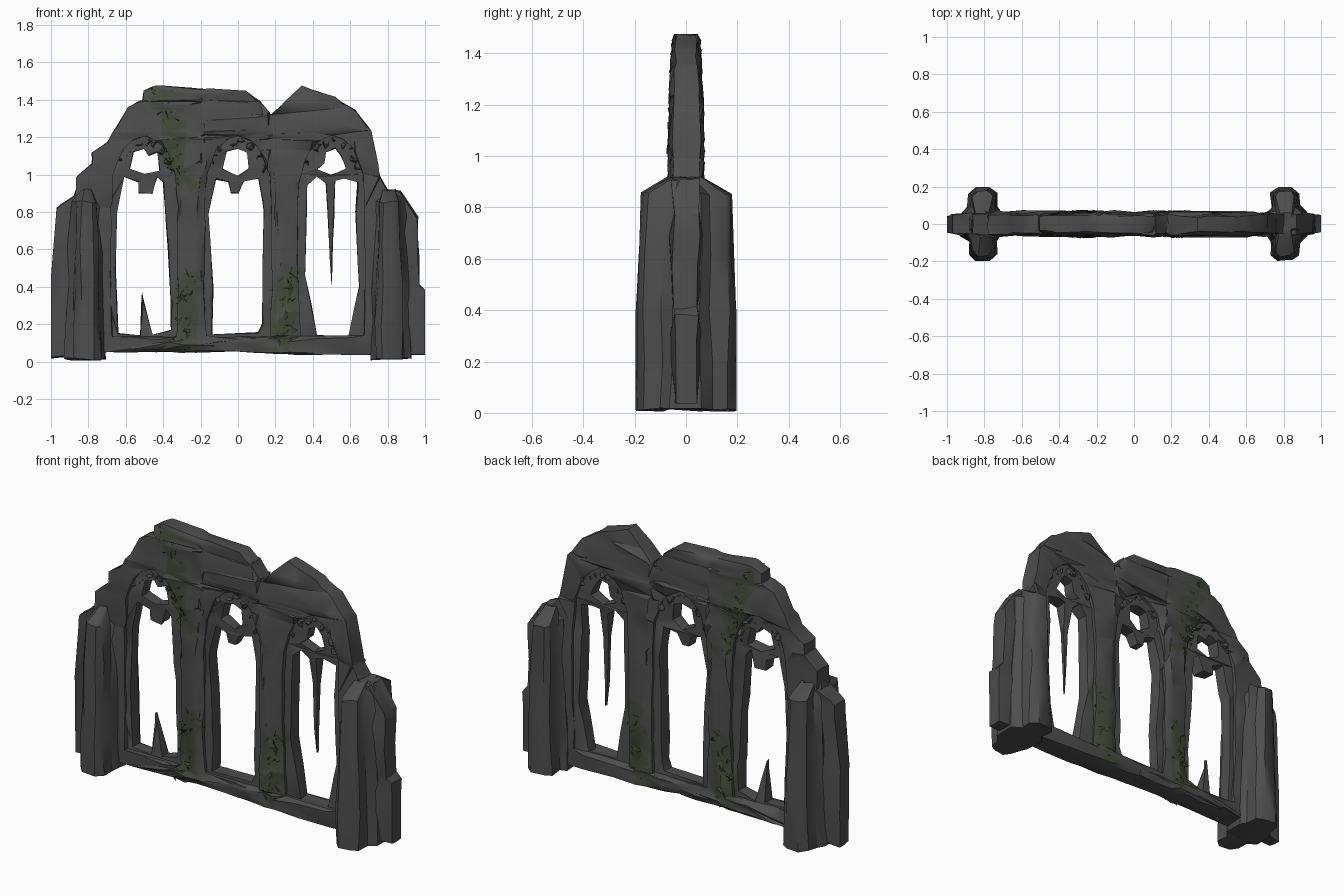
import bpy, bmesh, math, random
from mathutils import Vector

if "Cube" in bpy.data.objects:
    bpy.data.objects.remove(bpy.data.objects["Cube"])

random.seed(7)


def material(name, rgb):
    m = bpy.data.materials.new(name)
    m.diffuse_color = (*rgb, 1)
    m.use_nodes = True
    m.node_tree.nodes["Principled BSDF"].inputs["Base Color"].default_value = m.diffuse_color
    return m


STONE = material("stone", (0.075, 0.075, 0.077))
MOSSY = material("mossy_stone", (0.058, 0.07, 0.045))
LEAF = material("moss", (0.04, 0.068, 0.018))

# moss streaks: start, end, half width (x, z)
STREAKS = [((-0.42, 1.46), (-0.29, 0.95), 0.05),
           ((-0.25, 0.48), (-0.29, 0.06), 0.05),
           ((0.28, 0.48), (0.23, 0.06), 0.055)]


def finish(name, bm, mats):
    bmesh.ops.recalc_face_normals(bm, faces=bm.faces)
    me = bpy.data.meshes.new(name)
    bm.to_mesh(me)
    bm.free()
    for m in mats:
        me.materials.append(m)
    ob = bpy.data.objects.new(name, me)
    bpy.context.collection.objects.link(ob)
    return ob


def smooth(ob):
    bpy.ops.object.select_all(action='DESELECT')
    ob.select_set(True)
    bpy.context.view_layer.objects.active = ob
    bpy.ops.object.shade_smooth_by_angle(angle=math.radians(35))


def slab(name, loops, half, zcuts=(), xcuts=(), rough=0.008):
    """Weathered upright plate from an outline plus hole loops (x, z)."""
    cu = bpy.data.curves.new(name, 'CURVE')
    cu.dimensions, cu.fill_mode, cu.extrude = '2D', 'BOTH', half
    for loop in loops:
        sp = cu.splines.new('POLY')
        sp.points.add(len(loop) - 1)
        for p, (x, z) in zip(sp.points, loop):
            p.co = (x, z, 0, 1)
        sp.use_cyclic_u = True
    tmp = bpy.data.objects.new(name + "_tmp", cu)
    bpy.context.collection.objects.link(tmp)
    me = bpy.data.meshes.new_from_object(
        tmp.evaluated_get(bpy.context.evaluated_depsgraph_get()))
    bpy.data.objects.remove(tmp)
    bm = bmesh.new()
    bm.from_mesh(me)
    bmesh.ops.remove_doubles(bm, verts=bm.verts, dist=0.0005)
    for v in bm.verts:
        v.co = Vector((v.co.x, -v.co.z, v.co.y))
    # an extra centre loop lets the worn edges round over
    planes = [((0, 0, 0), (0, 1, 0))]
    planes += [((0, 0, z), (random.uniform(-.1, .1), 0, 1)) for z in zcuts]
    planes += [((x, 0, 0), (1, 0, random.uniform(-.1, .1))) for x in xcuts]
    for co, no in planes:
        geom = bm.verts[:] + bm.edges[:] + bm.faces[:]
        bmesh.ops.bisect_plane(bm, geom=geom, plane_co=co, plane_no=no)
    bmesh.ops.remove_doubles(bm, verts=bm.verts, dist=0.004)
    bm.normal_update()
    rim = {v for v in bm.verts if any(abs(f.normal.y) < .5 for f in v.link_faces)}
    for v in bm.verts:
        x, z = abs(v.co.x), v.co.z
        s = 1 - 0.22 * max(0, (z - 1.1) / 0.37)           # thinner towards the top
        s *= 1 - 2.0 * max(0, x - .9)                      # spur narrows outwards
        s *= .84 if v in rim else 1.04
        if half < .05 and .2 < z < .88 and abs(x - .5) < .05:
            s *= .3                                        # broken mullion slivers
        v.co.y = v.co.y * s + random.uniform(-rough, rough)
        v.co.x += random.uniform(-0.7, 0.7) * rough * (x < .97)
        v.co.z += random.uniform(-0.7, 0.7) * rough
    bmesh.ops.triangulate(bm, faces=bm.faces)
    for f in bm.faces:
        c = f.calc_center_median()
        for (x0, z0), (x1, z1), w in STREAKS:
            t = (c.z - z0) / (z1 - z0)
            if 0 < t < 1 and abs(c.x - x0 - t * (x1 - x0)) < w * random.uniform(.7, 1.4):
                f.material_index = 1
    smooth(finish(name, bm, [STONE, MOSSY]))


# broken wall with three pointed arch recesses
outline = [(-1, .02), (-1, .45), (-.97, .82), (-.87, .89), (-.86, .99), (-.78, 1.06),
           (-.78, 1.12), (-.70, 1.17), (-.59, 1.36), (-.51, 1.40), (-.50, 1.45), (-.44, 1.475),
           (.04, 1.445), (.11, 1.395), (.175, 1.32), (.34, 1.475), (.52, 1.41), (.63, 1.34),
           (.71, 1.23), (.76, .99), (.80, .92), (.87, .91), (.96, .77), (.97, .41),
           (1, .38), (1, .04), (.7, .04), (.3, .04), (0, .055), (-.3, .05), (-.7, .05)]


def arch(cx, grow=0.0):
    side = [(.17, .135 - grow), (.18, .4), (.178, .82), (.165, 1.0), (.12, 1.13), (.06, 1.185)]
    pts = [(cx + x + grow, z) for x, z in side] + [(cx, 1.21 + grow)]
    return pts + [(cx - x - grow, z) for x, z in reversed(side)]


slab("ruined_wall", [outline] + [arch(c) for c in (-.5, 0, .5)], 0.064,
     (.25, .5, .72, .92, 1.06, 1.24, 1.31, 1.39),
     (-.6, -.43, -.38, -.28, -.22, -.1, 0, .1, .22, .28, .42, .6), 0.008)

# window frames: lower light with broken mullion, upper tracery eye
windows = [
    ("left", -.5,
     [(-.64, .15), (-.52, .14), (-.515, .37), (-.46, .14), (-.36, .17), (-.36, .35), (-.38, .7),
      (-.40, .96), (-.43, .99), (-.46, .90), (-.53, .90), (-.53, .96), (-.61, .99), (-.65, .8),
      (-.655, .5)],
     [(-.58, 1.03), (-.56, 1.12), (-.50, 1.14), (-.48, 1.10), (-.43, 1.12), (-.42, 1.02),
      (-.50, 1.0)]),
    ("middle", 0,
     [(-.14, .145), (.11, .155), (.13, .2), (.14, .8), (.11, .98), (.03, .965), (.0, .90),
      (-.04, .90), (-.05, .96), (-.12, .975), (-.16, .79), (-.135, .4)],
     [(-.08, 1.03), (-.06, 1.12), (0, 1.14), (.05, 1.12), (.06, 1.03), (0, .99)]),
    ("right", .5,
     [(.42, .14), (.59, .135), (.65, .40), (.63, .8), (.64, .96), (.57, .98), (.52, .97),
      (.50, .41), (.47, .95), (.42, .99), (.37, .94), (.36, .46)],
     [(.42, 1.03), (.46, 1.06), (.47, 1.12), (.52, 1.14), (.55, 1.10), (.58, 1.03), (.50, 1.0)]),
]
for side, cx, light, eye in windows:
    slab(side + "_window_tracery", [arch(cx, 0.025), light, eye], 0.042, (.3, .6, .85), (), 0.006)

# jagged stones along the arch mouldings
bm = bmesh.new()
for cx in (-.5, 0, .5):
    for i in range(9):
        a = math.pi * (i + random.uniform(0, .6)) / 9
        new = bmesh.ops.create_icosphere(bm, subdivisions=1, radius=random.uniform(.02, .03))
        for v in new['verts']:
            v.co = v.co * random.uniform(.7, 1.3) + Vector((
                cx + .14 * math.cos(a), random.choice((-.035, .035)), 1.02 + .15 * math.sin(a)))
finish("arch_stones", bm, [STONE])

# end buttresses: chamfered piers, flared where they meet the wall, with sloping caps
PLAN = [(1.35, .3), (.9, .5), (.85, .85), (.4, 1), (-.5, 1), (-.9, .85), (-.9, .45), (-1.2, .3)]
PLAN += [(x, -y) for x, y in reversed(PLAN)]
for s, name in ((-1, "left_buttress"), (1, "right_buttress")):
    bm = bmesh.new()
    rings = []
    for z, hx, hy in ((.012, .085, .195), (.2, .08, .196), (.4, .076, .193), (.62, .072, .182),
                      (.855, .062, .172), (.915, .04, .065)):
        ring = []
        for x, y in PLAN:
            j = [random.uniform(-.008, .008) for _ in range(3)]
            ring.append(bm.verts.new((s * .81 + s * x * hx + j[0],
                                      max(-.197, min(.197, y * hy + j[1])), max(0, z + j[2]))))
        rings.append(ring)
    for a, b in zip(rings, rings[1:]):
        for i in range(len(PLAN)):
            k = (i + 1) % len(PLAN)
            bm.faces.new((a[i], a[k], b[k], b[i]))
    bm.faces.new(rings[0])
    bm.faces.new(rings[-1])
    bmesh.ops.triangulate(bm, faces=bm.faces)
    smooth(finish(name, bm, [STONE]))

# moss: small ragged leaves on both wall faces
bm = bmesh.new()
for (x0, z0), (x1, z1), w in STREAKS:
    for i in range(130):
        t = random.random()
        c = Vector((x0 + t * (x1 - x0) + random.gauss(0, w * .5),
                    random.choice((-1, 1)) * random.uniform(.052, .068), z0 + t * (z1 - z0)))
        c.y *= 1 - 0.22 * max(0, (c.z - 1.1) / 0.37)
        tri = [bm.verts.new(c + Vector((random.uniform(-.03, .03), random.uniform(-.01, .01),
                                        random.uniform(-.03, .03)))) for _ in range(3)]
        bm.faces.new(tri)
finish("moss_leaves", bm, [LEAF])
